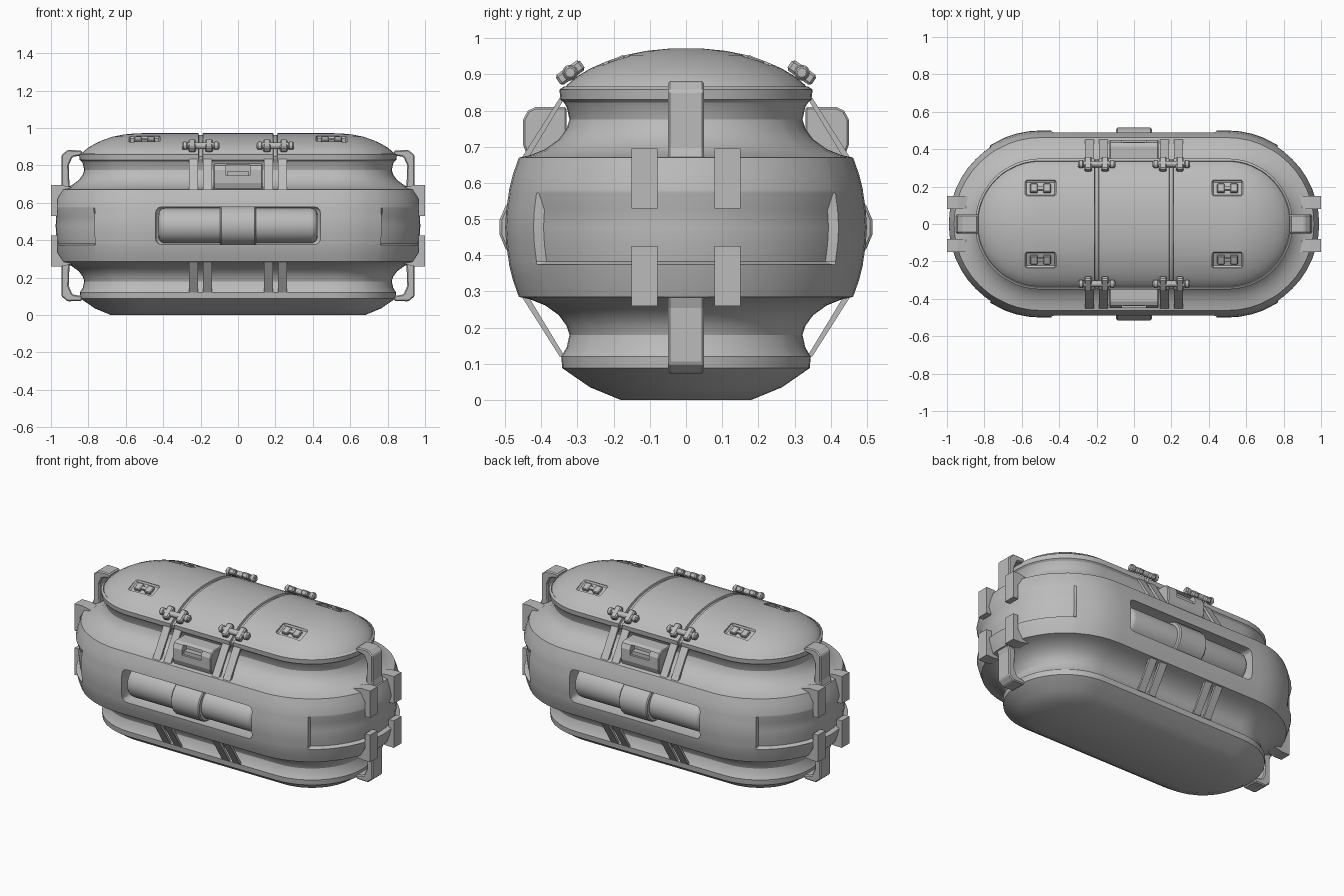
import bpy, bmesh, math
from mathutils import Matrix, Vector

cube = bpy.data.objects.get("Cube")
if cube:
    bpy.data.objects.remove(cube, do_unlink=True)

grey = bpy.data.materials.new("plain grey")
grey.use_nodes = True
grey.diffuse_color = (0.5, 0.5, 0.5, 1)
grey.node_tree.nodes["Principled BSDF"].inputs["Base Color"].default_value = (0.5, 0.5, 0.5, 1)

HALF = 0.5      # half length of the straight sides
MID = 0.4775    # height of the mirror plane for upper and lower fittings


def finish(name, bm):
    bmesh.ops.remove_doubles(bm, verts=bm.verts, dist=0.0001)
    bmesh.ops.recalc_face_normals(bm, faces=bm.faces)
    mesh = bpy.data.meshes.new(name)
    bm.to_mesh(mesh)
    bm.free()
    ob = bpy.data.objects.new(name, mesh)
    bpy.context.collection.objects.link(ob)
    mesh.materials.append(grey)
    return ob


def select(ob):
    bpy.ops.object.select_all(action='DESELECT')
    ob.select_set(True)
    bpy.context.view_layer.objects.active = ob


def smooth(ob, angle=30):
    select(ob)
    bpy.ops.object.shade_smooth_by_angle(angle=math.radians(angle))


def bevel(ob, width, segments=1):
    mod = ob.modifiers.new("bevel", 'BEVEL')
    mod.width, mod.segments = width, segments
    mod.limit_method, mod.angle_limit = 'ANGLE', math.radians(40)
    select(ob)
    bpy.ops.object.modifier_apply(modifier=mod.name)


def cut(ob, cutter):
    mod = ob.modifiers.new("cut", 'BOOLEAN')
    mod.operation, mod.solver, mod.object = 'DIFFERENCE', 'EXACT', cutter
    select(ob)
    bpy.ops.object.modifier_apply(modifier=mod.name)
    bpy.data.objects.remove(cutter, do_unlink=True)


def box(name, centre, size, tilt=0.0, edge=0.0):
    bm = bmesh.new()
    bmesh.ops.create_cube(bm, size=1, matrix=Matrix.Translation(centre)
                          @ Matrix.Rotation(tilt, 4, 'X') @ Matrix.Diagonal((*size, 1)))
    ob = finish(name, bm)
    if edge:
        bevel(ob, edge)
    return ob


def rod(name, centre, radius, length, sides, turn=0.0):
    bm = bmesh.new()
    bmesh.ops.create_cone(bm, cap_ends=True, segments=sides, radius1=radius, radius2=radius, depth=length,
                          matrix=Matrix.Translation(centre) @ Matrix.Rotation(math.pi / 2, 4, 'Y')
                          @ Matrix.Rotation(turn, 4, 'Z'))
    return finish(name, bm)


def prism(name, profile, lo, hi, axis, sign=1, flip=False, edge=0.0):
    """Extrude an (outward, height) profile along x or y, mirrored by sign and flip."""
    bm = bmesh.new()
    rings = []
    for along in (lo, hi):
        ring = []
        for out, z in profile:
            z = 2 * MID - z if flip else z
            ring.append(bm.verts.new((along, out * sign, z) if axis == 'x' else (out * sign, along, z)))
        rings.append(ring)
        bm.faces.new(ring)
    for i in range(len(profile)):
        j = (i + 1) % len(profile)
        bm.faces.new((rings[0][i], rings[0][j], rings[1][j], rings[1][i]))
    ob = finish(name, bm)
    if edge:
        bevel(ob, edge)
    return ob


def stadium(name, profile, shape):
    """Loft an (r, z) profile around a rounded oblong; shape adjusts r and z per column."""
    angles = sorted([-90 + 7.5 * i for i in range(25) if abs(abs(-90 + 7.5 * i) - 57) > 4]
                    + [-57.5, -56, 56, 57.5])
    straight = [s * (0.2 + d) for s in (1, -1) for d in (0.012, 0.009, -0.009, -0.012)]
    straight = sorted(straight, reverse=True)
    cols = [(HALF, a) for a in angles] + [(x, 90) for x in straight]
    cols += [(-HALF, 180 + a) for a in angles] + [(-x, 270) for x in straight]
    bm = bmesh.new()
    rows = []
    for r, z in profile:
        row = []
        for cx, a in cols:
            rr, zz = shape(r, z, cx, a)
            t = math.radians(a)
            row.append(bm.verts.new((cx + rr * math.cos(t), rr * math.sin(t), zz)))
        rows.append(row)
    n = len(cols)
    for low, high in zip(rows, rows[1:]):
        for i in range(n):
            bm.faces.new((low[i], low[(i + 1) % n], high[(i + 1) % n], high[i]))
    bm.faces.new(rows[0])
    if profile[-1][0] > 0:
        bm.faces.new(rows[-1])
    return finish(name, bm)


# Hull: base, lower neck, wide band with recessed ends, upper neck
def band_recess(r, z, cx, a):
    inside = abs(cx) == HALF and min(abs(a), abs(a - 180)) < 56.5 and 0.38 < z < 0.57
    return (r - 0.025 if inside else r), z


neck = [(0.345, 0.12), (0.33, 0.145), (0.322, 0.18), (0.33, 0.205), (0.352, 0.235),
        (0.39, 0.262), (0.43, 0.278), (0.462, 0.285)]
half_band = [(0.478, 0.33), (0.489, 0.374), (0.49, 0.383), (0.497, 0.43)]
lower = neck + half_band
upper = [(r, 2 * MID - z) for r, z in reversed(lower)]
hull = stadium("hull", [(0.18, 0), (0.265, 0.035), (0.342, 0.088)] + lower + [(0.5, MID)] + upper,
               band_recess)
for s in (1, -1):
    cutter = box("recess_cutter", (0, s * 0.49, MID), (0.88, 0.2, 0.2))
    bevel(cutter, 0.03, 3)
    cut(hull, cutter)
smooth(hull)


# Lid with two grooves running across it
def lid_groove(r, z, cx, a):
    if abs(abs(cx) - 0.2) < 0.01:
        return max(r - 0.01, 0), z - (0.01 if z > 0.85 else 0)
    return r, z


dome = [(0.338, 0.866), (0.335, 0.862), (0.328, 0.872), (0.3, 0.895), (0.265, 0.916), (0.22, 0.936),
        (0.17, 0.953), (0.11, 0.965), (0.05, 0.971), (0, 0.972)]
lid = stadium("lid", [(0.335, 0.82), (0.347, 0.83), (0.35, 0.858)] + dome, lid_groove)

# Sunken sockets on the lid, each with a small catch inside
for sx in (1, -1):
    for sy in (1, -1):
        tilt = -sy * math.radians(23)
        turn = Matrix.Rotation(tilt, 3, 'X')
        base = Vector((sx * 0.5, sy * 0.195, 0.946))
        cutter = box("socket_cutter", base, (0.165, 0.09, 0.036), tilt)
        bevel(cutter, 0.008)
        cut(lid, cutter)
        for dx in (-0.035, 0.035):
            box("socket_catch", base + turn @ Vector((dx, 0, -0.011)), (0.04, 0.05, 0.02), tilt, 0.004)
        box("socket_bar", base + turn @ Vector((0, 0, -0.013)), (0.11, 0.02, 0.016), tilt)
smooth(lid)

strap = [(0.335, 0.835), (0.349, 0.835), (0.455, 0.668), (0.436, 0.668)]
latch = [(0.33, 0.81), (0.415, 0.81), (0.437, 0.8), (0.45, 0.775), (0.45, 0.705), (0.435, 0.665), (0.33, 0.665)]
for s in (1, -1):
    # Round grip with a central cuff inside each long recess
    grip = rod("grip", (0, s * 0.395, MID), 0.094, 0.85, 32)
    bevel(grip, 0.035, 4)
    smooth(grip)
    cuff = rod("grip_cuff", (0, s * 0.41, MID), 0.107, 0.19, 16, math.pi / 16)
    bevel(cuff, 0.006)
    smooth(cuff)

    # Latch housing with a notch at the top
    housing = prism("latch_housing", latch, -0.13, 0.13, 'x', s, edge=0.005)
    cut(housing, box("notch_cutter", (0, s * 0.46, 0.773), (0.13, 0.11, 0.056)))
    box("latch_tongue", (0, s * 0.415, 0.755), (0.12, 0.045, 0.025))

    for cx in (-0.2, 0.2):
        # Paired straps over both necks
        for dx in (-0.037, 0.037):
            for flip in (False, True):
                prism("strap", strap, cx + dx - 0.024, cx + dx + 0.024, 'x', s, flip)
        # Clamp: cross pin with two tilted blocks
        centre = Vector((cx, s * 0.32, 0.905))
        tilt = -s * math.radians(35)
        pin = rod("clamp_pin", centre, 0.017, 0.2, 12)
        bevel(pin, 0.004)
        smooth(pin)
        for dx in (-0.045, 0.045):
            box("clamp_block", centre + Vector((dx, 0, 0)), (0.04, 0.082, 0.034), tilt, 0.007)
            knob = rod("clamp_collar", centre + Vector((dx * 1.85, 0, 0)), 0.023, 0.025, 8)
            bevel(knob, 0.004)

# End fittings: a central bracket flanked by two hooked clips, above and below
bracket = [(0.83, 0.855), (0.835, 0.88), (0.912, 0.882), (0.944, 0.855), (0.944, 0.7), (0.955, 0.665),
           (0.9, 0.665), (0.905, 0.8), (0.885, 0.845)]
clip = [(0.87, 0.668), (0.885, 0.682), (0.945, 0.695), (1.0, 0.695), (1.0, 0.53), (0.965, 0.53),
        (0.965, 0.62), (0.94, 0.66)]
for s in (1, -1):
    for flip in (False, True):
        prism("end_bracket", bracket, -0.05, 0.05, 'y', s, flip, 0.006)
        for y in (-0.115, 0.115):
            prism("end_clip", clip, y - 0.036, y + 0.036, 'y', s, flip)
